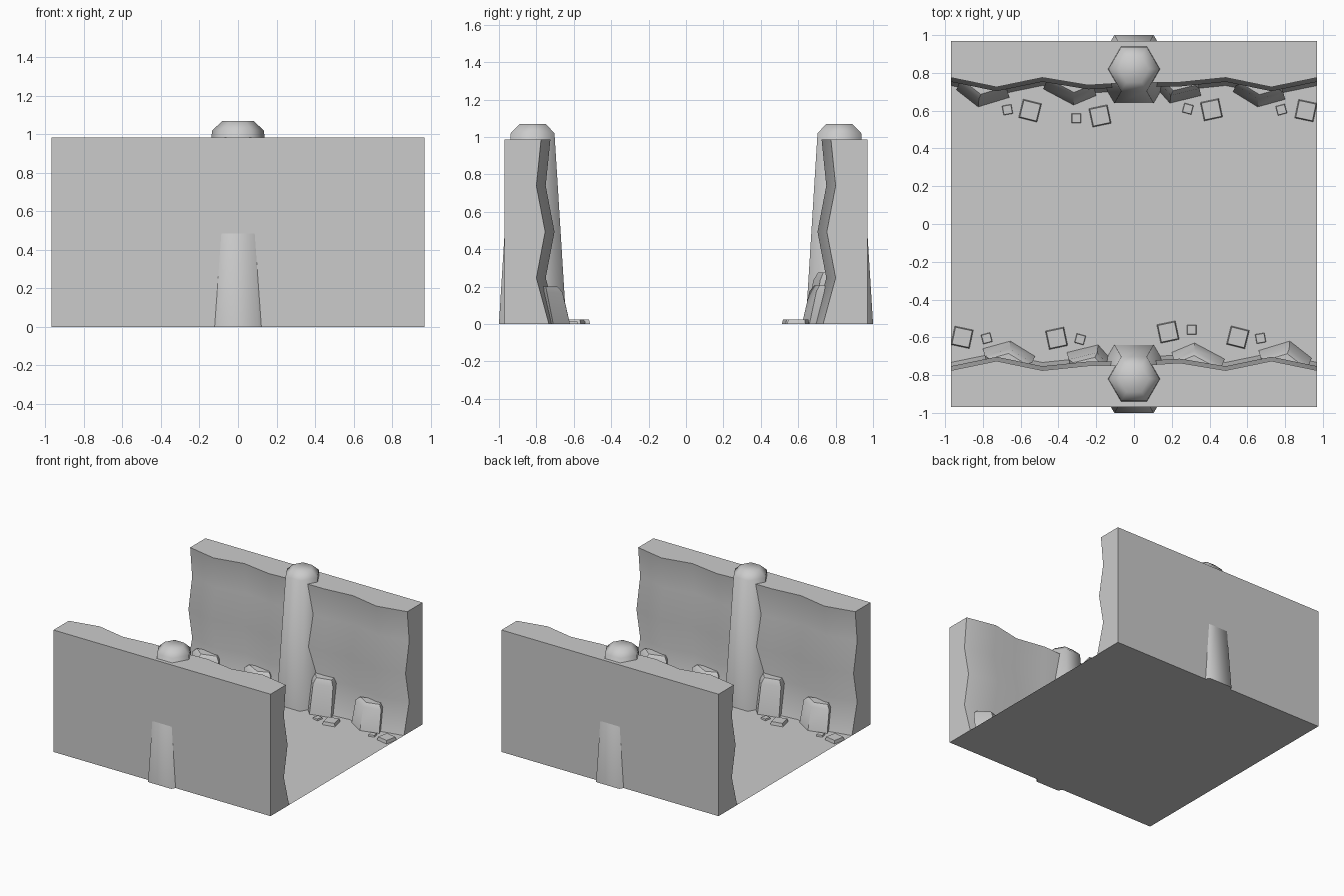
import bpy, bmesh
from math import radians, cos, sin, pi

if "Cube" in bpy.data.objects:
    bpy.data.objects.remove(bpy.data.objects["Cube"])

W = 0.97   # half size of the tile
H = 0.985  # wall height


def make(name, rings, closed=True, smooth=None):
    """Loft a list of equal rings of points, capping both ends."""
    bm = bmesh.new()
    loops = [[bm.verts.new(p) for p in r] for r in rings]
    for a, b in zip(loops, loops[1:]):
        n = len(a)
        for i in range(n):
            j = (i + 1) % n
            bm.faces.new((a[i], a[j], b[j], b[i]))
    bm.faces.new(loops[0])
    if len(loops) > 1:
        bm.faces.new(loops[-1])
        bmesh.ops.recalc_face_normals(bm, faces=bm.faces)
    me = bpy.data.meshes.new(name)
    bm.to_mesh(me)
    bm.free()
    ob = bpy.data.objects.new(name, me)
    bpy.context.collection.objects.link(ob)
    if smooth:
        bpy.ops.object.select_all(action='DESELECT')
        ob.select_set(True)
        bpy.context.view_layer.objects.active = ob
        bpy.ops.object.shade_smooth_by_angle(angle=radians(smooth))
    return ob


def hexagon(r, y, z):
    return [(r * cos(i * pi / 3), y + r * sin(i * pi / 3), z) for i in range(6)]


def turned(quad, cx, cy, z, rot):
    c, s = cos(rot), sin(rot)
    return [(cx + x * c - y * s, cy + x * s + y * c, z) for x, y in quad]


def square(h):
    return [(-h, -h), (h, -h), (h, h), (-h, h)]


# floor
make("floor", [[(-W, -W, 0), (W, -W, 0), (W, W, 0), (-W, W, 0)]])

# wavy inner wall: depth along x plus depth offset along z
wave_x = [.775, .725, .775, .735, .75, .75, .775, .725, .775]
wave_z = [-.042, .025, -.022, .025, 0]

# boulders: front corner x, y, left reach, right reach, height
boulders = [(-.825, .62, (-.115, .09), (.165, .05), .20),
            (-.32, .63, (-.16, .085), (.12, .05), .19),
            (.19, .64, (-.08, .09), (.165, .04), .275),
            (.655, .62, (-.13, .08), (.145, .04), .205)]

# gravel: x, y, half size, angle
gravel = [(-.67, .605, .025, 10), (-.55, .60, .05, -14), (-.305, .56, .025, 0),
          (-.18, .572, .05, 12), (.285, .61, .025, -15), (.41, .605, .05, 12),
          (.78, .605, .025, 15), (.91, .60, .05, -12)]

for side, turn in (("back", 0), ("front", pi)):
    parts = []

    # wall
    rings = []
    for i, y in enumerate(wave_x):
        x = -W + 2 * W * i / 8
        inner = [(x, y + dz, H * k / 4) for k, dz in enumerate(wave_z)]
        rings.append(inner + [(x, W, H), (x, W, 0)])
    parts.append(make(side + "_wall", rings, smooth=40))

    # tapered six-sided pillar with a bevelled cap
    parts.append(make(side + "_pillar",
                      [hexagon(.208, .82, 0), hexagon(.135, .82, 1.02),
                       hexagon(.08, .82, 1.07)], smooth=62))

    # boulders leaning on the wall
    for n, (x, y, l, r, h) in enumerate(boulders):
        base = [(x, y), (x + r[0], y + r[1]),
                (x + r[0] + l[0] * .3, y + .15), (x + l[0], y + l[1])]
        mx = sum(p[0] for p in base) / 4
        my = sum(p[1] for p in base) / 4
        mid = [(mx + (px - mx) * .92, my + .035 + (py - my) * .92, h * .85)
               for px, py in base]
        top = [(mx + (px - mx) * .7, my + .045 + (py - my) * .7, h)
               for px, py in base]
        parts.append(make(f"{side}_boulder_{n}",
                          [[(*p, 0) for p in base], mid, top], smooth=40))

    # flat gravel on the floor
    for n, (x, y, h, a) in enumerate(gravel):
        a = radians(a)
        parts.append(make(f"{side}_gravel_{n}",
                          [turned(square(h), x, y, 0, a),
                           turned(square(h * .9), x, y, h * .5, a)]))

    for ob in parts:
        ob.rotation_euler.z = turn
